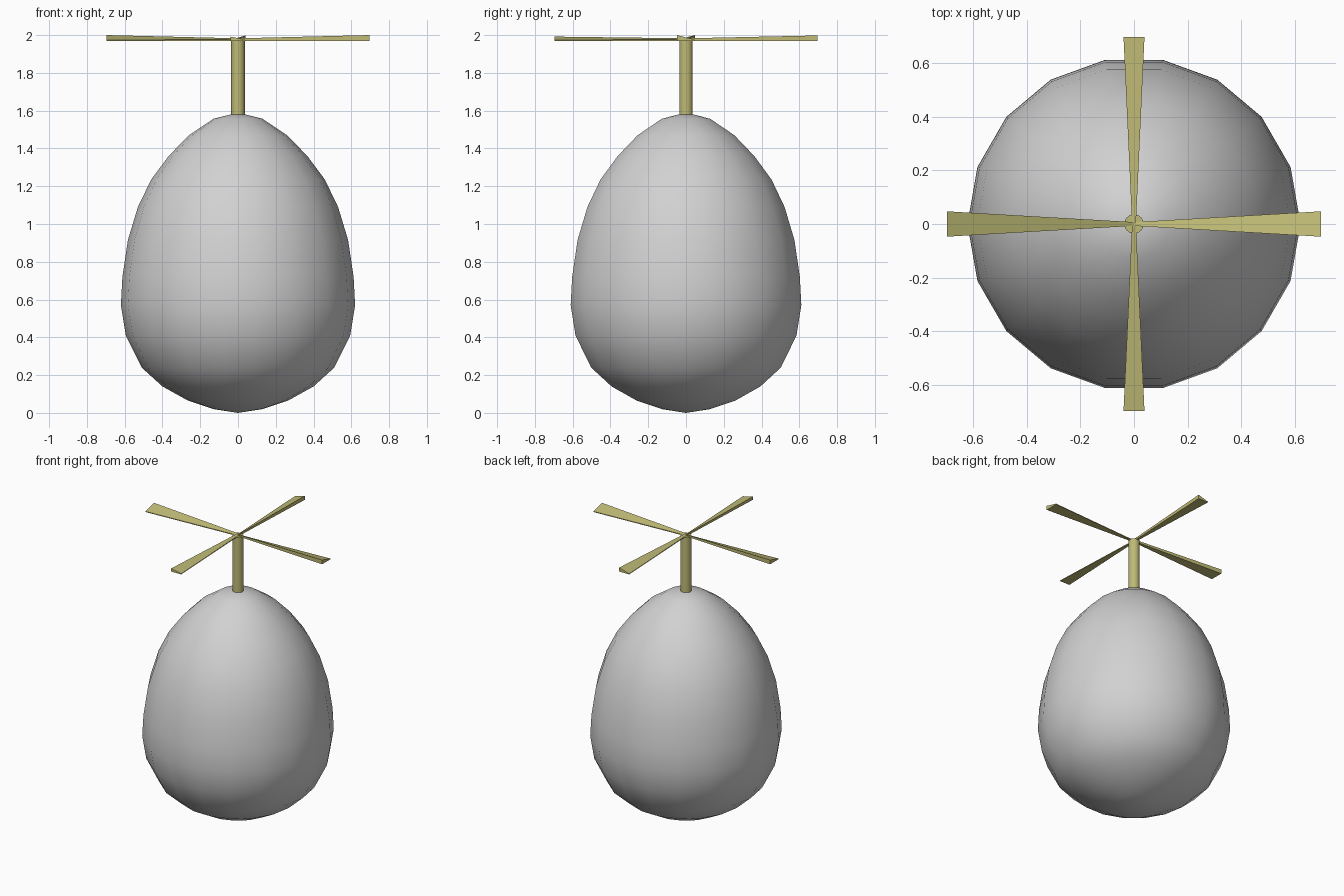
import bpy, bmesh, math
from mathutils import Matrix

cube = bpy.data.objects.get("Cube")
if cube:
    bpy.data.objects.remove(cube, do_unlink=True)


def make_material(name, rgb):
    mat = bpy.data.materials.new(name)
    mat.use_nodes = True
    mat.diffuse_color = (*rgb, 1)
    mat.node_tree.nodes["Principled BSDF"].inputs["Base Color"].default_value = (*rgb, 1)
    return mat


def finish(bm, name, mat, smooth_angle=None):
    bmesh.ops.recalc_face_normals(bm, faces=bm.faces)
    mesh = bpy.data.meshes.new(name)
    bm.to_mesh(mesh)
    bm.free()
    mesh.materials.append(mat)
    obj = bpy.data.objects.new(name, mesh)
    bpy.context.collection.objects.link(obj)
    if smooth_angle:
        bpy.ops.object.select_all(action="DESELECT")
        obj.select_set(True)
        bpy.context.view_layer.objects.active = obj
        bpy.ops.object.shade_smooth_by_angle(angle=math.radians(smooth_angle))
    return obj


def lathe(name, profile, sides, mat, smooth_angle):
    """Spin a (radius, height) profile that starts and ends on the axis."""
    bm = bmesh.new()
    verts = [bm.verts.new((r, 0, z)) for r, z in profile]
    edges = [bm.edges.new(pair) for pair in zip(verts, verts[1:])]
    bmesh.ops.spin(bm, geom=verts + edges, cent=(0, 0, 0), axis=(0, 0, 1),
                   angle=math.tau, steps=sides, use_duplicate=False)
    bmesh.ops.remove_doubles(bm, verts=bm.verts, dist=0.0005)
    return finish(bm, name, mat, smooth_angle)


def blade(name, turn, half_width, height, mat):
    """Wedge blade along +x: flat base, high -y edge, low +y edge."""
    bm = bmesh.new()
    base = 1.97
    rings = []
    for x, w, low, high in ((0.0, 0.007, 0.006, 0.013),
                            (0.695, half_width, 0.005, height)):
        section = ((-w, base), (w, base), (w, base + low), (-w, base + high))
        rings.append([bm.verts.new((x, y, z)) for y, z in section])
    root, tip = rings
    bm.faces.new(root)
    bm.faces.new(tip)
    for i in range(4):
        j = (i + 1) % 4
        bm.faces.new((root[i], root[j], tip[j], tip[i]))
    bm.transform(Matrix.Rotation(math.radians(turn), 4, "Z"))
    return finish(bm, name, mat)


grey = make_material("light grey", (0.64, 0.64, 0.64))
khaki = make_material("khaki", (0.52, 0.49, 0.18))

# Egg-shaped body
egg_profile = [(0, 0), (0.13, 0.02), (0.265, 0.065), (0.40, 0.14),
               (0.51, 0.24), (0.594, 0.41), (0.62, 0.57), (0.612, 0.72),
               (0.583, 0.915), (0.53, 1.09), (0.46, 1.235), (0.367, 1.36),
               (0.26, 1.47), (0.13, 1.557), (0, 1.59)]
lathe("egg_body", egg_profile, 18, grey, 60)

# Rotor shaft, sunk slightly into the body
lathe("rotor_shaft", [(0, 1.55), (0.036, 1.55), (0.036, 1.975), (0, 1.975)],
      18, khaki, 40)

# Four pitched rotor blades
for label, turn, half_width, height in (("left", 0, 0.047, 0.03),
                                        ("back", 90, 0.039, 0.028),
                                        ("right", 180, 0.047, 0.03),
                                        ("front", 270, 0.039, 0.022)):
    blade(label + "_blade", turn, half_width, height, khaki)
